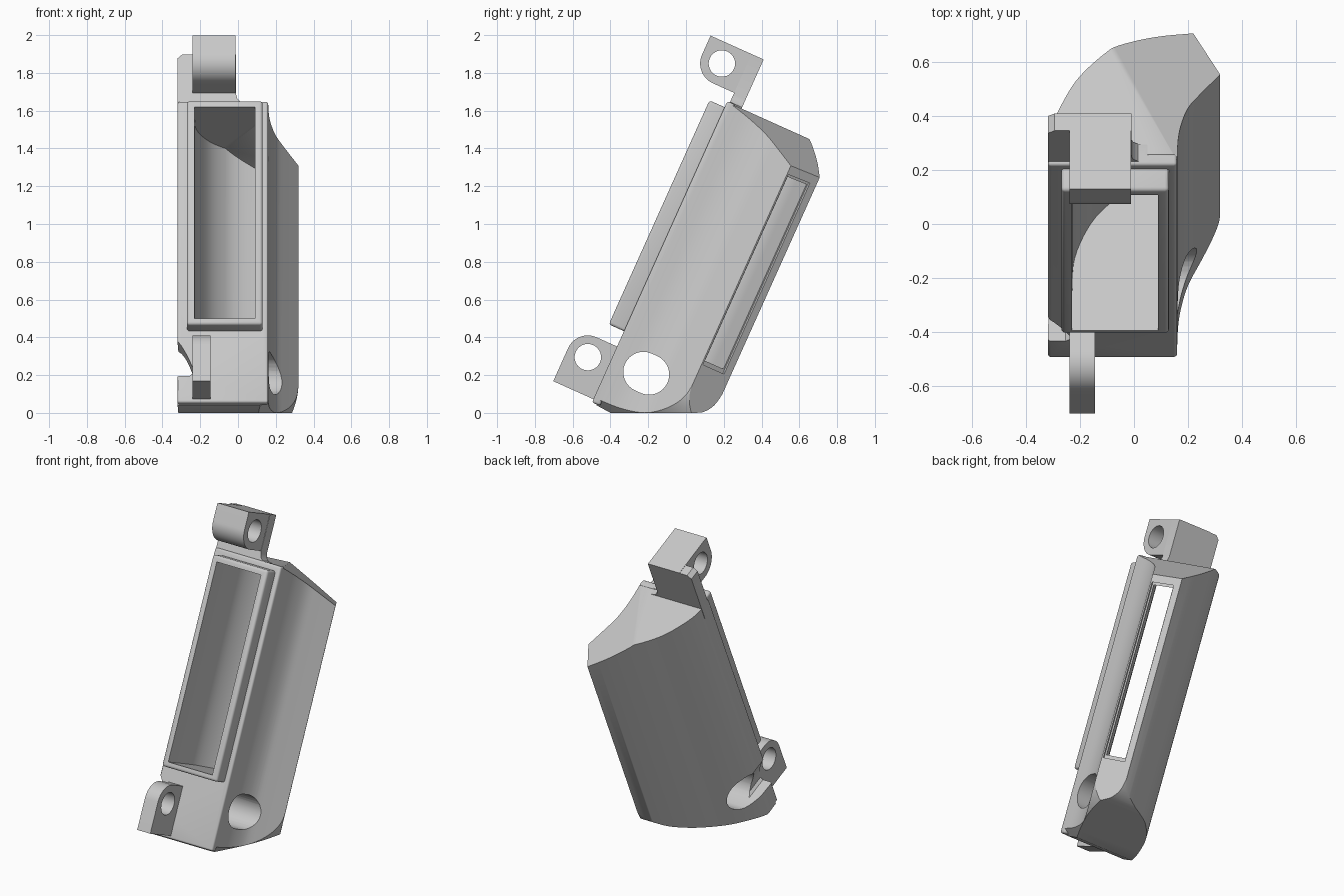
import bpy, bmesh, math
from mathutils import Matrix, Vector

cube = bpy.data.objects.get("Cube")
if cube:
    bpy.data.objects.remove(cube)

TILT = Matrix.Rotation(math.radians(-24.2), 4, 'X')

grey = bpy.data.materials.new("light_grey")
grey.use_nodes = True
grey.diffuse_color = (0.58, 0.58, 0.58, 1)
grey.node_tree.nodes["Principled BSDF"].inputs["Base Color"].default_value = grey.diffuse_color


def smooth_path(pts, steps=5):
    """Curve through the points (Catmull-Rom)."""
    p = [Vector(q) for q in pts]
    p = [2 * p[0] - p[1]] + p + [2 * p[-1] - p[-2]]
    out = []
    for a, b, c, d in zip(p, p[1:], p[2:], p[3:]):
        for i in range(steps):
            t = i / steps
            out.append(tuple(0.5 * (2 * b + (c - a) * t + (2 * a - 5 * b + 4 * c - d) * t * t
                                    + (3 * b - a - 3 * c + d) * t ** 3)))
    return out + [tuple(p[-2])]


def arc(cx, cy, r, start, end, n=16):
    angles = [math.radians(start + (end - start) * i / n) for i in range(n + 1)]
    return [(cx + r * math.cos(a), cy + r * math.sin(a)) for a in angles]


def prism(name, pts, axis, lo, hi, bevel=0.0, roof=None):
    """Extrude an outline along an axis; optionally slice off a sloping roof."""
    place = {'X': lambda a, b, c: (c, a, b), 'Y': lambda a, b, c: (a, c, b),
             'Z': lambda a, b, c: (a, b, c)}[axis]
    bm = bmesh.new()
    base = bm.faces.new([bm.verts.new(place(a, b, lo)) for a, b in pts])
    ext = bmesh.ops.extrude_face_region(bm, geom=[base], use_keep_orig=True)
    moved = [v for v in ext["geom"] if isinstance(v, bmesh.types.BMVert)]
    bmesh.ops.translate(bm, verts=moved, vec=place(0, 0, hi - lo))
    if roof:
        cut = bmesh.ops.bisect_plane(bm, geom=bm.verts[:] + bm.edges[:] + bm.faces[:],
                                     plane_co=roof, plane_no=(0.44, 0.23, 1), clear_outer=True)
        rim = [e for e in cut["geom_cut"] if isinstance(e, bmesh.types.BMEdge)]
        bmesh.ops.edgeloop_fill(bm, edges=rim)
    bmesh.ops.recalc_face_normals(bm, faces=bm.faces)
    mesh = bpy.data.meshes.new(name)
    bm.to_mesh(mesh)
    bm.free()
    mesh.materials.append(grey)
    obj = bpy.data.objects.new(name, mesh)
    bpy.context.collection.objects.link(obj)
    if bevel:
        mod = obj.modifiers.new("soft_edges", 'BEVEL')
        mod.width, mod.segments = bevel, 3
        apply(obj, mod)
    return obj


def apply(obj, mod):
    bpy.ops.object.select_all(action='DESELECT')
    bpy.context.view_layer.objects.active = obj
    obj.select_set(True)
    bpy.ops.object.modifier_apply(modifier=mod.name)


def combine(obj, other, operation):
    mod = obj.modifiers.new("combine", 'BOOLEAN')
    mod.operation, mod.solver, mod.object = operation, 'EXACT', other
    apply(obj, mod)
    bpy.data.objects.remove(other)


def rect(a0, a1, b0, b1):
    return [(a0, b0), (a1, b0), (a1, b1), (a0, b1)]


# Curved duct shell: outer back curve, angled outlet face, inner concave curve
outer = smooth_path([(-0.32, -0.45), (-0.31, -0.33), (-0.25, -0.19), (-0.19, -0.1),
                     (-0.09, -0.005), (0, 0.05), (0.1, 0.095), (0.22, 0.135)])
inner = smooth_path([(0.32, -0.03), (0.25, -0.13), (0.205, -0.2), (0.18, -0.27),
                     (0.165, -0.35), (0.16, -0.45)])
body = prism("duct_body", outer + inner, 'Z', -0.3, 1.59, roof=(-0.08, 0, 1.59))

# Trim the underside: side outline, then the rounded outlet corner
heel = smooth_path([(0.045, 0.02), (0.085, 0.045), (0.12, 0.098), (0.137, 0.182), (0.15, 0.3)])
side = [(-0.6, -0.15), (-0.455, -0.157), (-0.365, -0.164)] + heel + [(0.3, 0.3), (0.3, 1.8), (-0.6, 1.8)]
combine(body, prism("side_trim", side, 'X', -0.6, 0.6), 'INTERSECT')
corner = smooth_path([(0.1, -0.17), (0.18, -0.11), (0.24, -0.055), (0.285, 0.01),
                      (0.312, 0.08), (0.322, 0.16)])
front = [(-0.5, -0.3), (0.1, -0.3)] + corner + [(0.4, 0.2), (0.4, 1.8), (-0.5, 1.8)]
combine(body, prism("corner_trim", front, 'Y', -0.8, 0.6), 'INTERSECT')

# Mounting flange, neck of the upper lug and raised rim of the inlet
combine(body, prism("flange", rect(-0.32, 0.16, -0.153, 1.595), 'Y', -0.477, -0.43, 0.012), 'UNION')
neck = [(-0.32, 1.5), (0.05, 1.5), (0.05, 1.59), (0.015, 1.597), (-0.003, 1.615),
        (-0.01, 1.64), (-0.01, 1.873), (-0.295, 1.873), (-0.32, 1.85)]
combine(body, prism("neck", neck, 'Y', -0.462, -0.392), 'UNION')
combine(body, prism("inlet_rim", rect(-0.27, 0.13, 0.26, 1.56), 'Y', -0.565, -0.45, 0.015), 'UNION')

# Air passage from the front inlet round to the side slot
passage = smooth_path([(-0.23, -0.42), (-0.22, -0.27), (-0.16, -0.13), (-0.08, -0.04),
                       (0, 0.01), (0.12, 0.05), (0.247, 0.09)])
throat = smooth_path([(0.308, -0.01), (0.22, -0.11), (0.15, -0.21), (0.115, -0.3), (0.09, -0.42)])
cavity = [(-0.23, -0.7)] + passage + [(0.36, 0.16), (0.42, 0.06)] + throat + [(0.09, -0.7)]
combine(body, prism("passage", cavity, 'Z', 0.293, 1.522, roof=(-0.08, 0, 1.522)), 'DIFFERENCE')

# Shallow recess framing the outlet slot
recess = [(0.229, 0.092), (0.303, -0.03), (0.4, 0.03), (0.326, 0.152)]
combine(body, prism("slot_recess", recess, 'Z', 0.27, 1.54, roof=(-0.08, 0, 1.542)), 'DIFFERENCE')

# Elongated cable hole with the scoop that opens at its outer edge
capsule = arc(-0.262, 0.105, 0.107, -90, 90) + arc(-0.294, 0.105, 0.107, 90, 270)
combine(body, prism("cable_hole", capsule, 'X', -0.6, 0.6), 'DIFFERENCE')
scoop = [(-0.4, 0.0), (-0.255, 0.0), (-0.24, 0.015), (-0.24, 0.05), (-0.27, 0.12),
         (-0.3, 0.175), (-0.325, 0.21), (-0.4, 0.21)]
combine(body, prism("scoop", scoop, 'Y', -0.6, -0.3), 'DIFFERENCE')

# Drilled lugs, each with one rounded front corner
upper = [(-0.392, 1.65), (-0.392, 1.875), (-0.7, 1.875)] + arc(-0.585, 1.765, 0.115, 180, 270)
upper_lug = prism("upper_lug", upper, 'X', -0.24, -0.012)
combine(upper_lug, prism("upper_bore", arc(-0.585, 1.765, 0.07, 0, 348.75, 31), 'X', -0.5, 0.5), 'DIFFERENCE')
lower = [(-0.46, -0.135), (-0.46, 0.171)] + arc(-0.595, 0.056, 0.115, 90, 180) + [(-0.71, -0.135)]
lower_lug = prism("lower_lug", lower, 'X', -0.24, -0.145)
combine(lower_lug, prism("lower_bore", arc(-0.595, 0.056, 0.07, 0, 348.75, 31), 'X', -0.5, 0.5), 'DIFFERENCE')

# Lean everything back and shade
parts = [body, upper_lug, lower_lug]
for obj in parts:
    obj.data.transform(TILT)
bpy.ops.object.select_all(action='DESELECT')
for obj in parts:
    obj.select_set(True)
bpy.context.view_layer.objects.active = body
bpy.ops.object.shade_smooth_by_angle(angle=math.radians(30))
